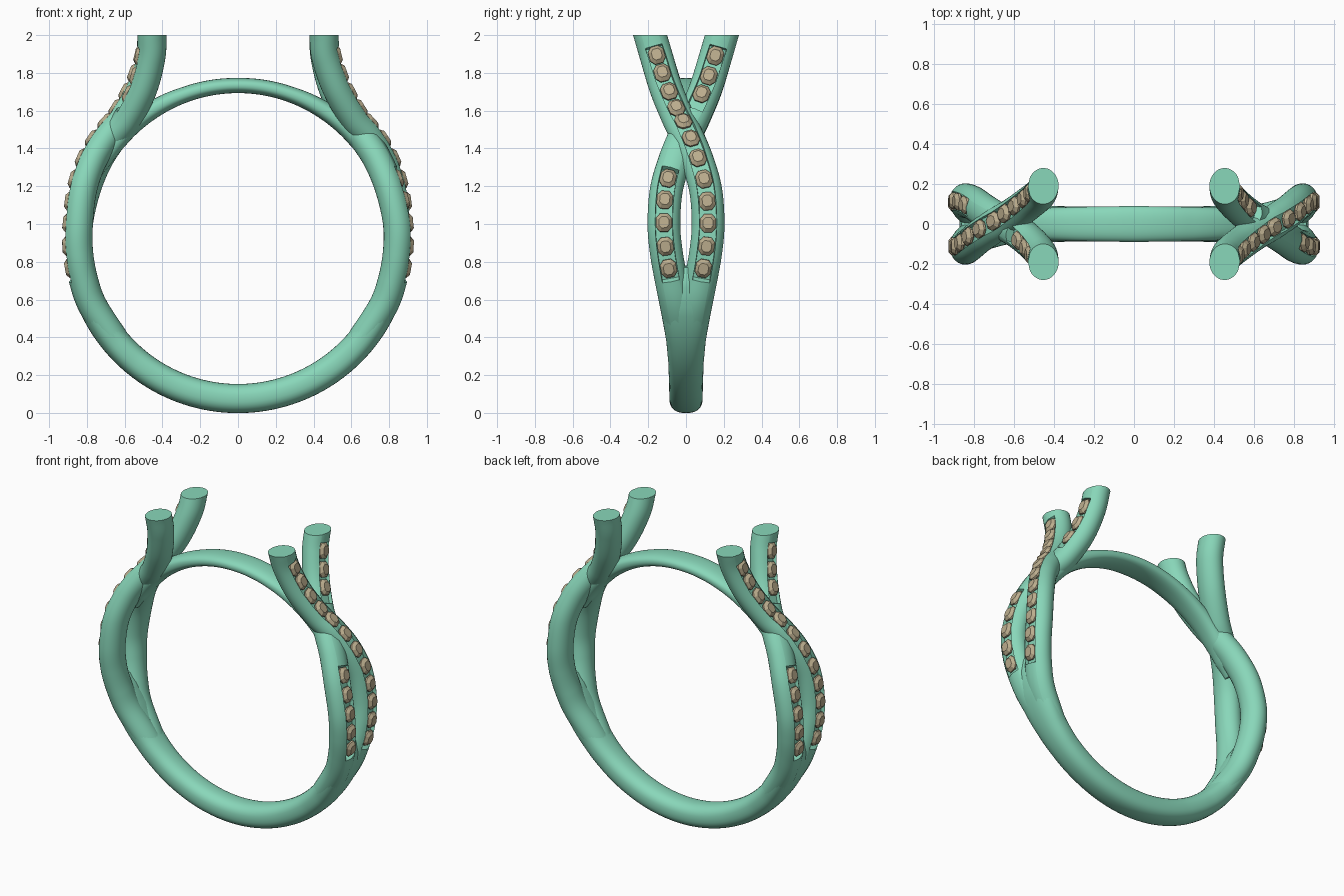
import bpy, bmesh, math
from mathutils import Vector

if "Cube" in bpy.data.objects:
    bpy.data.objects.remove(bpy.data.objects["Cube"])

CZ, R = 0.923, 0.847          # ring centre height and centre-line radius
RN, RB = 0.077, 0.087         # strand radii: radial, sideways


def material(name, rgb):
    m = bpy.data.materials.new(name)
    m.diffuse_color = (*rgb, 1)
    m.use_nodes = True
    m.node_tree.nodes["Principled BSDF"].inputs["Base Color"].default_value = m.diffuse_color
    return m


METAL = material("green_metal", (0.25, 0.68, 0.49))
STONE = material("tan_stone", (0.50, 0.42, 0.27))


def finish(bm, name, mat, smooth=True):
    bmesh.ops.recalc_face_normals(bm, faces=bm.faces)
    for f in bm.faces:
        f.smooth = smooth
    for e in bm.edges:
        e.smooth = e.calc_face_angle(0) < math.radians(40)
    me = bpy.data.meshes.new(name)
    bm.to_mesh(me)
    bm.free()
    me.materials.append(mat)
    ob = bpy.data.objects.new(name, me)
    bpy.context.collection.objects.link(ob)
    return ob


def lerp_keys(keys, t):
    # smooth interpolation through (t, value, value...) rows
    for a, b in zip(keys, keys[1:]):
        if t <= b[0]:
            u = max(0, (t - a[0]) / (b[0] - a[0]))
            return [p + (q - p) * u for p, q in zip(a[1:], b[1:])]
    return keys[-1][1:]


def spline(pts, steps=16):
    # Catmull-Rom curve through the points
    p = [Vector(v) for v in pts]
    p = [2 * p[0] - p[1]] + p + [2 * p[-1] - p[-2]]
    out = []
    for i in range(1, len(p) - 2):
        a, b, c, d = p[i - 1:i + 3]
        for k in range(steps):
            t = k / steps
            out.append(0.5 * (2 * b + (c - a) * t + (2 * a - 5 * b + 4 * c - d) * t**2
                              + (3 * b - a - 3 * c + d) * t**3))
    return out + [p[-2]]


def frames(path):
    # position, tangent, outward normal and sideways direction per sample
    out = []
    for i, p in enumerate(path):
        t = (path[min(i + 1, len(path) - 1)] - path[max(i - 1, 0)]).normalized()
        n = Vector((t.z, 0, -t.x)).normalized()
        out.append((p, t, n, t.cross(n)))
    return out


def sweep(path, section):
    bm = bmesh.new()
    rings = [[bm.verts.new(p + b * u + n * v) for u, v in section(i, p)]
             for i, (p, t, n, b) in enumerate(frames(path))]
    for r, s in zip(rings, rings[1:]):
        for j in range(len(r)):
            k = (j + 1) % len(r)
            bm.faces.new((r[j], r[k], s[k], s[j]))
    bm.faces.new(rings[0])
    bm.faces.new(rings[-1])
    return bm


def superellipse(hw, hn, e=2.4, count=32):
    pts = []
    for k in range(count):
        c, s = math.cos(math.tau * k / count), math.sin(math.tau * k / count)
        pts.append((math.copysign(hw * abs(c)**(2 / e), c),
                    math.copysign(hn * abs(s)**(2 / e), s)))
    return pts


def arc_band(name, a0, a1, mid, keys):
    # ring segment; keys: angle from mid -> half width, half thickness, centre radius
    angs = [a0 + (a1 - a0) * i / 96 for i in range(97)]
    vals = [lerp_keys(keys, abs(a - mid)) for a in angs]
    path = [Vector((v[2] * math.sin(math.radians(a)), 0, CZ - v[2] * math.cos(math.radians(a))))
            for a, v in zip(angs, vals)]
    return finish(sweep(path, lambda i, p: superellipse(vals[i][0], vals[i][1])), name, METAL)


# Lower shank and thin upper bar
arc_band("shank", -80, 80, 0, [
    (0, .088, .077, R), (25, .089, .077, R), (40, .094, .077, R), (50, .104, .077, R),
    (58, .119, .077, R), (65, .132, .076, R), (70, .11, .07, R), (75, .075, .058, R),
    (80, .045, .03, R)])
arc_band("top_bar", 113, 247, 180, [
    (0, .09, .04, .81), (20, .086, .042, .812), (35, .08, .048, .818), (50, .076, .058, .83),
    (60, .065, .055, .835), (67, .04, .035, .835)])


def strand_section(grooves):
    g, floor = 0.046, 0.04
    a0 = math.acos(g / RB)

    def height(u):
        return RN * math.sqrt(1 - (u / RB)**2)

    def section(i, p):
        cut = any(lo < p.z < hi for lo, hi in grooves)
        span = math.tau - (math.pi - 2 * a0)
        pts = []
        for k in range(29):
            a = a0 - span * k / 28
            pts.append((RB * math.cos(a), RN * math.sin(a)))
        for u in (-g + .002, 0, g - .002):
            pts.append((u, floor if cut else height(u)))
        return pts
    return section


def add_gem(bm, p, t, n, b):
    # cushion-cut stone: culet ring, girdle, crown, table
    rings = []
    for scale, h in ((.5, .04), (1, .055), (1, .066), (.62, .083)):
        ring = []
        for x, y in ((1, .5), (.5, 1), (-.5, 1), (-1, .5), (-1, -.5), (-.5, -1), (.5, -1), (1, -.5)):
            ring.append(bm.verts.new(p + b * (x * .042 * scale) + t * (y * .048 * scale) + n * h))
        rings.append(ring)
    for r, s in zip(rings, rings[1:]):
        for j in range(8):
            k = (j + 1) % 8
            bm.faces.new((r[j], r[k], s[k], s[j]))
    bm.faces.new(rings[0])
    bm.faces.new(rings[-1])


def make_strand(name, pts, grooves, rows):
    path = spline(pts)
    bm = sweep(path, strand_section(grooves))
    # level cut at the top
    geom = bm.verts[:] + bm.edges[:] + bm.faces[:]
    cut = bmesh.ops.bisect_plane(bm, geom=geom, plane_co=(0, 0, 2), plane_no=(0, 0, 1), clear_outer=True)
    bmesh.ops.holes_fill(bm, edges=[e for e in cut["geom_cut"] if isinstance(e, bmesh.types.BMEdge)], sides=0)
    body = finish(bm, name, METAL)
    # rows of stones, evenly spaced along the path
    fr = frames(path)
    length = [0]
    for a, b in zip(path, path[1:]):
        length.append(length[-1] + (b - a).length)
    gems = bmesh.new()
    for z0, z1, count in rows:
        s0, s1 = (length[min(range(len(path)), key=lambda i: abs(path[i].z - z))] for z in (z0, z1))
        for k in range(count):
            s = s0 + (s1 - s0) * k / (count - 1)
            i = min(range(len(path)), key=lambda i: abs(length[i] - s))
            add_gem(gems, *fr[i])
    stones = finish(gems, name + "_stones", STONE, smooth=False)
    # opposite side is the same part turned half way round
    for ob in (body, stones):
        twin = ob.copy()
        twin.name = ob.name + "_left"
        twin.rotation_euler.z = math.pi
        bpy.context.collection.objects.link(twin)


# Crossing shoulder strands
low = [(.649, .015, .379), (.768, .05, .565), (.818, .078, .704), (.844, .104, .849), (.845, .117, 1.0)]
over = low + [(.824, .104, 1.18), (.772, .06, 1.335), (.70, .01, 1.455), (.616, -.04, 1.557),
              (.525, -.105, 1.715), (.467, -.155, 1.88), (.455, -.19, 2.0), (.453, -.22, 2.1)]
under = [(x, -y, z) for x, y, z in low] + [
    (.805, -.104, 1.18), (.742, -.06, 1.335), (.665, -.012, 1.455), (.585, .036, 1.557),
    (.505, .103, 1.715), (.462, .155, 1.88), (.455, .19, 2.0), (.453, .22, 2.1)]
make_strand("over_strand", over, [(.72, 1.93)], [(.775, 1.88, 12)])
make_strand("under_strand", under, [(.72, 1.27), (1.58, 1.93)], [(.775, 1.22, 5), (1.66, 1.88, 3)])
